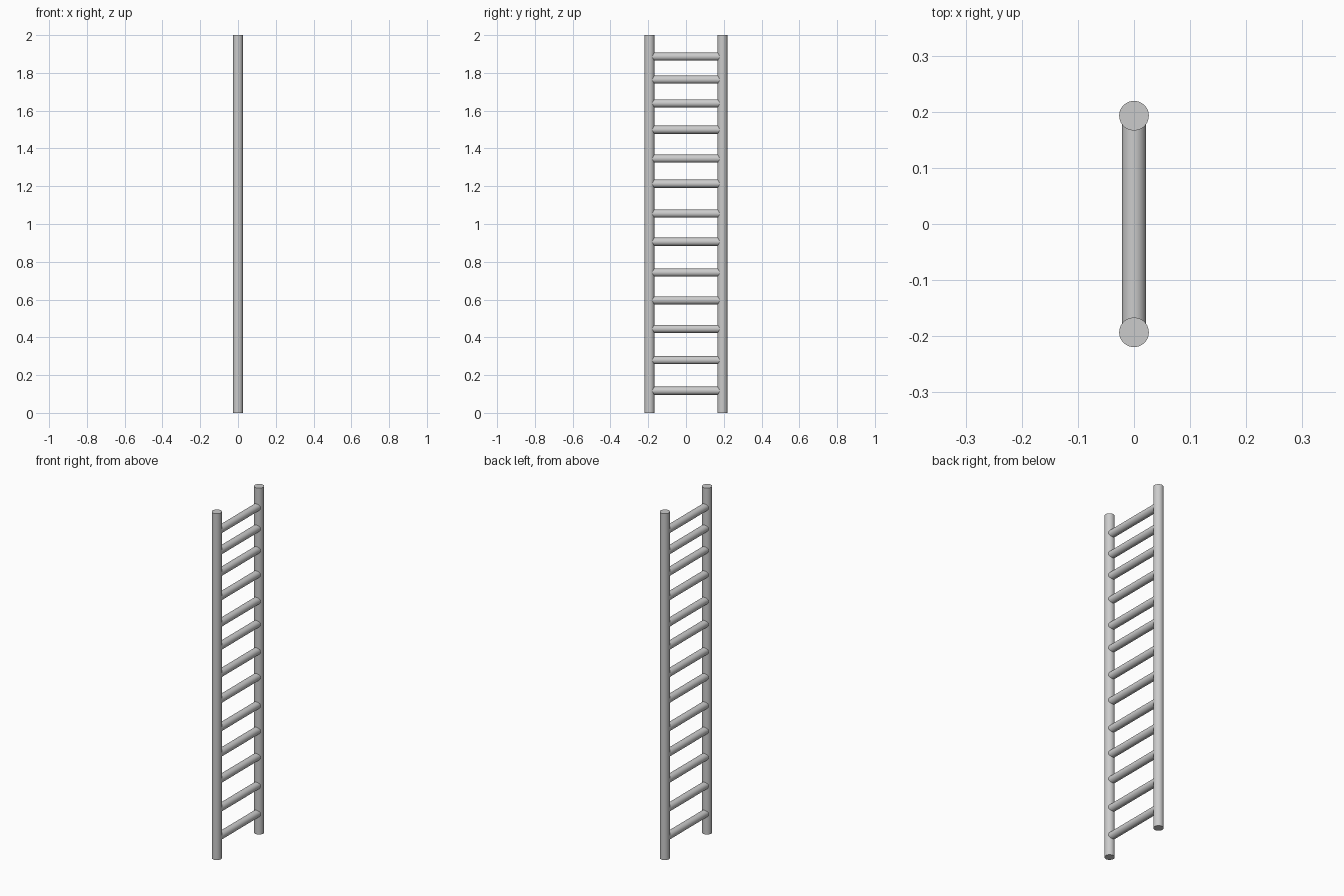
import bpy
from math import pi

if "Cube" in bpy.data.objects:
    bpy.data.objects.remove(bpy.data.objects["Cube"])

RAIL_Y, RAIL_R, RUNG_R = 0.193, 0.0264, 0.0214


def rod(name, radius, length, location, rotation=(0, 0, 0)):
    bpy.ops.mesh.primitive_cylinder_add(vertices=48, radius=radius, depth=length,
                                        location=location, rotation=rotation)
    obj = bpy.context.object
    obj.name = name
    bpy.ops.object.shade_smooth_by_angle()
    return obj


# Two upright rails
for side, label in ((-1, "front"), (1, "back")):
    rod(f"{label}_rail", RAIL_R, 2.0, (0, side * RAIL_Y, 1.0))

# Unevenly spaced rungs, ends buried in the rails
rung_heights = (0.117, 0.279, 0.445, 0.596, 0.743, 0.906, 1.055,
                1.213, 1.346, 1.499, 1.639, 1.764, 1.886)
for i, z in enumerate(rung_heights, 1):
    rod(f"rung_{i:02d}", RUNG_R, 2 * RAIL_Y, (0, 0, z), (pi / 2, 0, 0))
